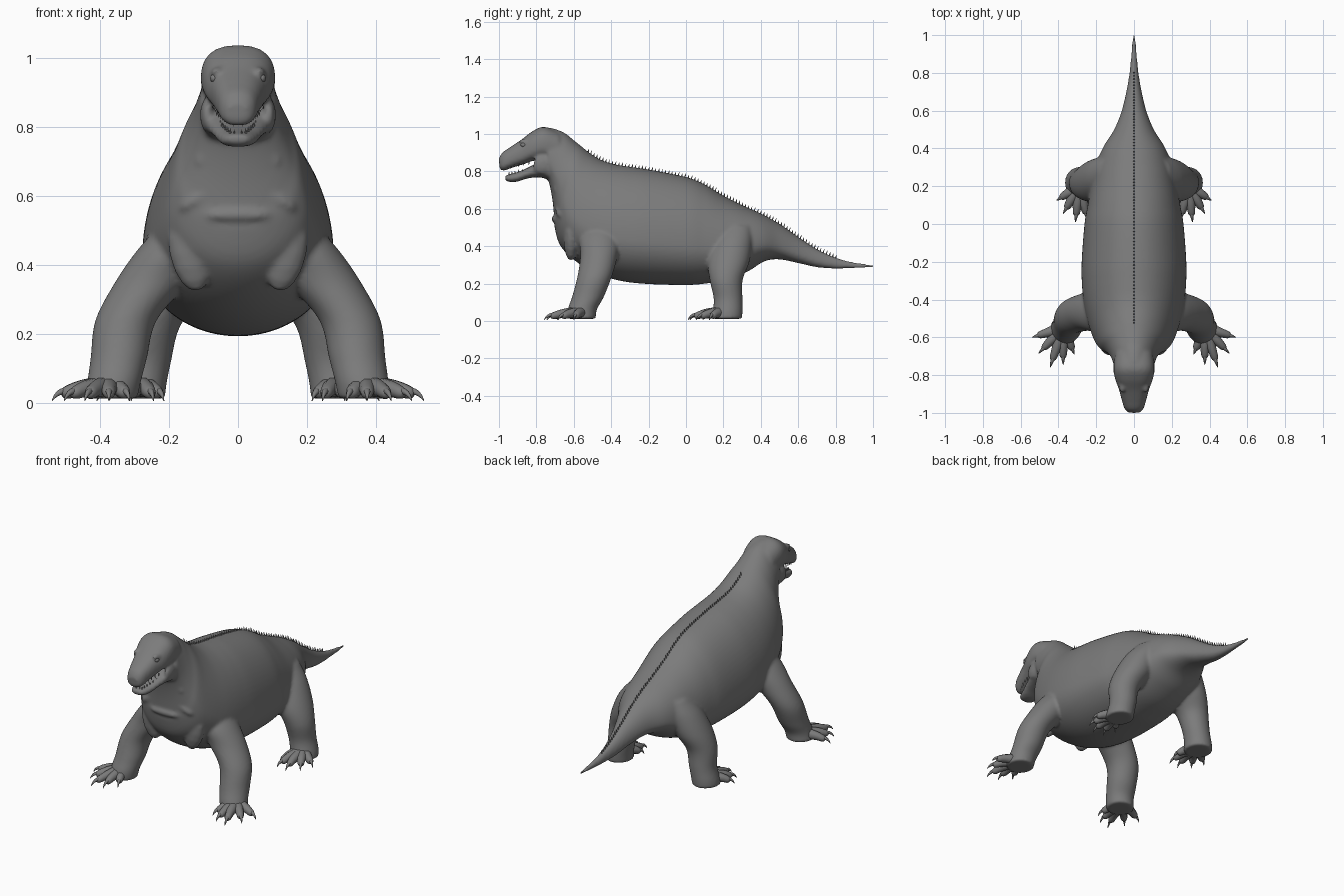
import bpy, bmesh, math
from mathutils import Vector, Matrix

if "Cube" in bpy.data.objects:
    bpy.data.objects.remove(bpy.data.objects["Cube"])

GREY = (0.2, 0.2, 0.2, 1)
hide = bpy.data.materials.new("grey_hide")
hide.use_nodes = True
hide.diffuse_color = GREY
hide.node_tree.nodes["Principled BSDF"].inputs["Base Color"].default_value = GREY


def finish(name, bm, smooth=True):
    bmesh.ops.recalc_face_normals(bm, faces=bm.faces)
    mesh = bpy.data.meshes.new(name)
    for face in bm.faces:
        face.smooth = smooth
    bm.to_mesh(mesh)
    bm.free()
    mesh.materials.append(hide)
    obj = bpy.data.objects.new(name, mesh)
    bpy.context.collection.objects.link(obj)
    return obj


def refine(rows, steps):
    """Catmull-Rom interpolation of rows of numbers."""
    out = []
    for i in range(len(rows) - 1):
        a, b, c, d = (rows[min(max(j, 0), len(rows) - 1)] for j in range(i - 1, i + 3))
        for s in range(steps):
            t = s / steps
            out.append([q + 0.5 * t * (r - p + t * (2*p - 5*q + 4*r - e + t * (3*(q - r) + e - p)))
                        for p, q, r, e in zip(a, b, c, d)])
    return out + [list(rows[-1])]


def skin(bm, rings):
    loops = [[bm.verts.new(p) for p in ring] for ring in rings]
    n = len(loops[0])
    for a, b in zip(loops, loops[1:]):
        for i in range(n):
            bm.faces.new((a[i], a[(i + 1) % n], b[(i + 1) % n], b[i]))
    bm.faces.new(loops[0])
    bm.faces.new(loops[-1][::-1])


def trunk(bm, rows, wide, power, sides=72):
    """Loft of rows (top y, top z, bottom y, bottom z, half width)."""
    rings = []
    for ty, tz, by, bz, w in refine(rows, 6):
        top, low = Vector((0, ty, tz)), Vector((0, by, bz))
        mid = low.lerp(top, wide)
        ring = []
        for i in range(sides):
            a = math.tau * i / sides
            c, s = math.cos(a), math.sin(a)
            c = math.copysign(abs(c) ** power, c)
            s = math.copysign(abs(s) ** power, s)
            ring.append(mid + (top - mid if s > 0 else mid - low) * s + Vector((w * c, 0, 0)))
        rings.append(ring)
    skin(bm, rings)


def limb(bm, rows, side, sides=40):
    """Loft of level ovals (x, y, z, x radius, y radius) with a flat sole."""
    skin(bm, [[(side * (x + rx * math.cos(math.tau * i / sides)),
                y + ry * math.sin(math.tau * i / sides), max(z, 0.012)) for i in range(sides)]
              for x, y, z, rx, ry in refine(rows, 6)])


def tube(bm, rows, sides=10):
    """Round tube through rows (x, y, z, radius)."""
    rows = refine(rows, 3)
    pts = [Vector(r[:3]) for r in rows]
    rings = []
    for i, p in enumerate(pts):
        way = pts[min(i + 1, len(pts) - 1)] - pts[max(i - 1, 0)]
        turn = way.to_track_quat('Z', 'Y').to_matrix()
        rings.append([p + turn @ Vector((math.cos(math.tau * k / sides), math.sin(math.tau * k / sides), 0)) * rows[i][3]
                      for k in range(sides)])
    skin(bm, rings)


def blob(bm, centre, size, tilt=0, detail=16):
    m = Matrix.Translation(centre) @ Matrix.Rotation(tilt, 4, 'Y') @ Matrix.Diagonal((*size, 1))
    bmesh.ops.create_uvsphere(bm, u_segments=detail, v_segments=detail // 2, radius=1, matrix=m)


def spike(bm, base, tip, radius, sides=5):
    base, tip = Vector(base), Vector(tip)
    way = tip - base
    m = Matrix.Translation((base + tip) / 2) @ way.to_track_quat('Z', 'Y').to_matrix().to_4x4()
    bmesh.ops.create_cone(bm, cap_ends=True, segments=sides, radius1=radius, radius2=radius * 0.08,
                          depth=way.length, matrix=m)


# Trunk from tail tip to the back of the head
TRUNK = [(1.005, .302, 1.005, .288, .007), (.9, .314, .9, .283, .015), (.8, .34, .8, .28, .024),
         (.7, .385, .7, .288, .041), (.6, .45, .6, .31, .065), (.5, .52, .5, .33, .105),
         (.4, .575, .42, .32, .16), (.3, .62, .33, .265, .2), (.2, .67, .22, .22, .225),
         (.1, .73, .1, .2, .245), (0, .77, 0, .193, .262), (-.2, .81, -.2, .198, .277),
         (-.3, .825, -.35, .215, .275), (-.38, .838, -.48, .255, .262), (-.45, .86, -.59, .32, .238),
         (-.51, .895, -.67, .40, .21), (-.56, .935, -.7, .49, .183), (-.6, .967, -.705, .56, .156),
         (-.64, 1, -.713, .64, .134), (-.68, 1.02, -.725, .71, .12), (-.73, 1.035, -.74, .765, .11)]
SKULL = [(-.68, 1.01, -.68, .84, .1), (-.76, 1.038, -.76, .868, .108), (-.82, 1.015, -.82, .856, .1),
         (-.88, .97, -.87, .838, .08), (-.94, .93, -.93, .82, .064), (-.98, .902, -.977, .804, .05),
         (-1, .87, -.997, .815, .03)]
JAW = [(-.7, .85, -.7, .745, .1), (-.78, .85, -.78, .768, .097), (-.85, .818, -.85, .762, .077),
       (-.9, .797, -.9, .746, .061), (-.945, .784, -.945, .744, .045), (-.967, .778, -.967, .755, .026)]

# Limbs, hip or shoulder to sole
FORE = [(.17, -.46, .5, .07, .08), (.19, -.46, .44, .105, .11), (.25, -.465, .35, .107, .1),
        (.325, -.488, .24, .089, .092), (.346, -.524, .13, .082, .085), (.36, -.555, .06, .078, .078),
        (.372, -.56, 0, .078, .078)]
HIND = [(.13, .27, .51, .06, .08), (.16, .25, .43, .095, .105), (.205, .228, .32, .105, .112),
        (.255, .215, .22, .086, .088), (.27, .225, .12, .076, .077), (.285, .222, .05, .077, .08),
        (.29, .215, 0, .078, .084)]

bm = bmesh.new()
trunk(bm, TRUNK, .36, 1)
trunk(bm, SKULL, .42, .8)
trunk(bm, JAW, .5, .8)
for side in (1, -1):
    limb(bm, FORE, side)
    limb(bm, HIND, side)
    # Brows, jowls, nostril swellings, throat folds and collar folds
    blob(bm, (side * .064, -.85, .962), (.02, .045, .012), side * .5)
    blob(bm, (side * .09, -.765, .835), (.02, .055, .05))
    blob(bm, (side * .03, -.972, .868), (.016, .018, .016))
    blob(bm, (side * .1, -.675, .715), (.028, .035, .05), side * -.3)
    blob(bm, (side * .1, -.67, .6), (.08, .03, .025), side * .5)
    blob(bm, (side * .14, -.615, .44), (.06, .04, .12), side * .2)
blob(bm, (0, -.695, .545), (.1, .025, .02))
body = finish("body", bm)
merge = body.modifiers.new("merge", 'REMESH')
merge.mode = 'VOXEL'
merge.voxel_size = .009
merge.use_smooth_shade = True
relax = body.modifiers.new("relax", 'SMOOTH')
relax.factor = .5
relax.iterations = 5

# Toes and claws fan out from each foot
FORE_TIPS = [(.54, -.6), (.505, -.685), (.445, -.76), (.375, -.745), (.315, -.69)]
HIND_TIPS = [(.41, .125), (.375, .055), (.31, .01), (.245, .02), (.215, .09)]
toes, claws = bmesh.new(), bmesh.new()
for (cx, cy), tips in (((.375, -.55), FORE_TIPS), ((.29, .2), HIND_TIPS)):
    for side in (1, -1):
        for tx, ty in tips:
            def along(t, z):
                return (side * (cx + (tx - cx) * t), cy + (ty - cy) * t, z)
            tube(toes, [(*along(.2, .045), .032), (*along(.45, .042), .026), (*along(.62, .036), .022),
                        (*along(.76, .028), .018), (*along(.82, .024), .01)])
            tube(claws, [(*along(.72, .034), .011), (*along(.84, .032), .009),
                         (*along(.94, .02), .005), (*along(1, .005), .001)], 8)
finish("toes", toes)
finish("claws", claws)

# Row of small spines down the back
crest = bmesh.new()
ridge = [(r[0], r[1]) for r in refine(TRUNK, 12) if -.54 < r[0] < .82]
gap, last = .018, ridge[0]
for y, z in ridge:
    while math.dist(last, (y, z)) >= gap:
        f = gap / math.dist(last, (y, z))
        last = (last[0] + (y - last[0]) * f, last[1] + (z - last[1]) * f)
        spike(crest, (0, last[0], last[1] - .008), (0, last[0] + .006, last[1] + .016), .006)
finish("back_spines", crest, False)

# Teeth along both lips, and eyes
teeth, eyes = bmesh.new(), bmesh.new()
for side in (1, -1):
    for i in range(8):
        t = i / 7
        x, y = side * (.012 + .05 * t ** .7), -.97 + .13 * t ** 1.6
        spike(teeth, (x, y, .82 + .03 * t), (x, y, .802 + .03 * t), .004)
        spike(teeth, (x * .9, y + .022, .777 + .035 * t), (x * .9, y + .022, .794 + .03 * t), .004)
    blob(eyes, (side * .069, -.868, .942), (.012, .016, .013))
finish("teeth", teeth, False)
finish("eyes", eyes)
